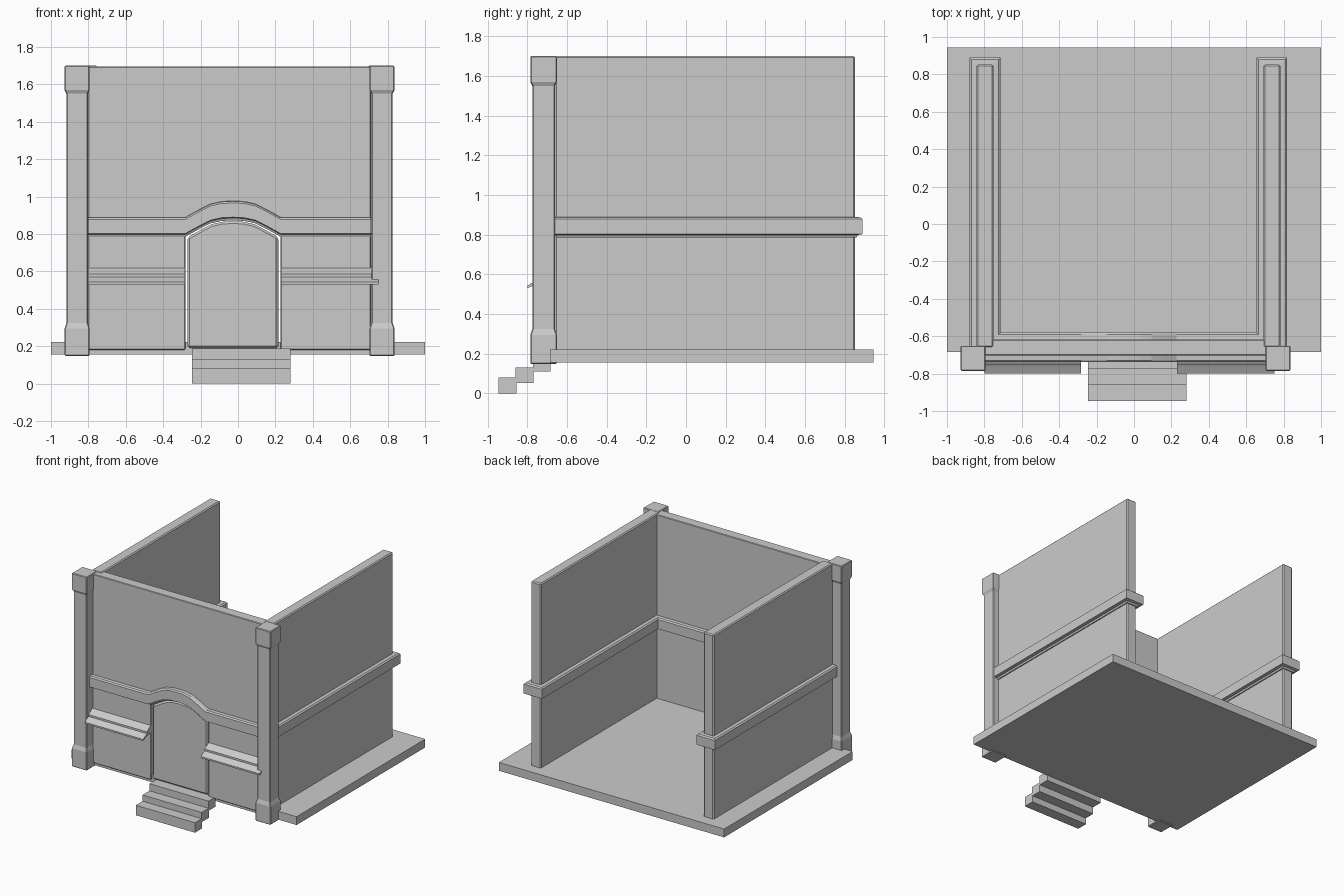
import bpy, bmesh

if "Cube" in bpy.data.objects:
    bpy.data.objects.remove(bpy.data.objects["Cube"])

ARCH_C = -0.027          # centre of the doorway in x
ARCH = [(-0.255, 0), (-0.18, 0.042), (-0.12, 0.072), (-0.06, 0.085), (0, 0.088),
        (0.06, 0.085), (0.12, 0.072), (0.18, 0.042), (0.255, 0)]


def finish(name, bm, bevel=0):
    bmesh.ops.recalc_face_normals(bm, faces=bm.faces)
    me = bpy.data.meshes.new(name)
    bm.to_mesh(me)
    bm.free()
    ob = bpy.data.objects.new(name, me)
    bpy.context.collection.objects.link(ob)
    if bevel:
        m = ob.modifiers.new("edge", 'BEVEL')
        m.width = bevel
        m.segments = 1
    return ob


def loft(name, rings, bevel=0):
    """Skin closed rings of equal length and cap both ends."""
    bm = bmesh.new()
    rows = [[bm.verts.new(p) for p in r] for r in rings]
    n = len(rows[0])
    for a, b in zip(rows, rows[1:]):
        for i in range(n):
            j = (i + 1) % n
            bm.faces.new((a[i], a[j], b[j], b[i]))
    bm.faces.new(rows[0])
    bm.faces.new(rows[-1])
    return finish(name, bm, bevel)


def stack(name, x0, x1, y0, y1, levels, bevel=0):
    """Rectangular tower: levels are (outward offset, z)."""
    return loft(name, [[(x0 - o, y0 - o, z), (x1 + o, y0 - o, z),
                        (x1 + o, y1 + o, z), (x0 - o, y1 + o, z)] for o, z in levels], bevel)


def box(name, x0, x1, y0, y1, z0, z1, bevel=0):
    return stack(name, x0, x1, y0, y1, [(0, z0), (0, z1)], bevel)


def plate(name, outline, y0, y1, bevel=0):
    """Extrude an xz outline along y."""
    return loft(name, [[(x, y, z) for x, z in outline] for y in (y0, y1)], bevel)


# Floor slab and entrance steps
box("floor_slab", -1, 1, -0.685, 0.945, 0.155, 0.222)
for i, (y, z0, z1) in enumerate([(-0.945, 0, 0.08), (-0.86, 0.052, 0.13), (-0.772, 0.11, 0.187)]):
    box(f"step_{i + 1}", -0.245, 0.28, y, y + 0.09, z0, z1)

# Moulding section: (outward offset, z)
TRIM = [(-0.01, 0.785), (0.008, 0.785), (0.014, 0.798), (0.037, 0.802),
        (0.037, 0.878), (0.027, 0.887), (-0.01, 0.89)]

# Side walls, their wrap-around mouldings, and corner pillars
PILLAR = [(0.067, 0.148), (0.067, 0.295), (0.057, 0.325), (0.057, 1.55), (0.067, 1.57), (0.067, 1.70)]
for side, x0, x1, px in (("left", -0.842, -0.751, -0.86), ("right", 0.692, 0.782, 0.77)):
    box(f"{side}_wall", x0, x1, -0.66, 0.852, 0.17, 1.70, 0.008)
    stack(f"{side}_wall_moulding", x0, x1, -0.645, 0.852, [(o, z) for o, z in TRIM])
    stack(f"{side}_pillar", px, px, -0.718, -0.718, PILLAR, 0.005)

# Front wall with arched doorway
arch = [(ARCH_C + x, 0.795 + z) for x, z in ARCH]
outline = [(-0.80, 0.18), (arch[0][0], 0.18)] + arch + \
          [(arch[-1][0], 0.18), (0.71, 0.18), (0.71, 1.695), (-0.80, 1.695)]
plate("front_wall", outline, -0.702, -0.618, 0.004)

# Front moulding sweeping over the doorway, on both wall faces
yc, h = -0.66, 0.042
section = [(yc - h - o, z) for o, z in TRIM] + [(yc + h + o, z) for o, z in reversed(TRIM)]
stations = [(-0.80, 0)] + [(ARCH_C + x, z) for x, z in ARCH] + [(0.71, 0)]
loft("front_moulding", [[(x, y, z + dz) for y, z in section] for x, dz in stations])

# Arched door
door = [(ARCH_C - 0.243, 0.19)] + [(ARCH_C + x * 0.953, 0.782 + z * 0.98) for x, z in ARCH] + \
       [(ARCH_C + 0.243, 0.19)]
plate("door", door, -0.70, -0.645, 0.012)

# Two-tier sloped awnings beside the door
awning = [(-0.69, 0.625), (-0.752, 0.585), (-0.752, 0.57), (-0.765, 0.562), (-0.80, 0.543),
          (-0.80, 0.53), (-0.765, 0.545), (-0.69, 0.565)]
for side, x0, x1 in (("left", -0.80, -0.283), ("right", 0.23, 0.75)):
    loft(f"{side}_awning", [[(x, y, z) for y, z in awning] for x in (x0, x1)])
